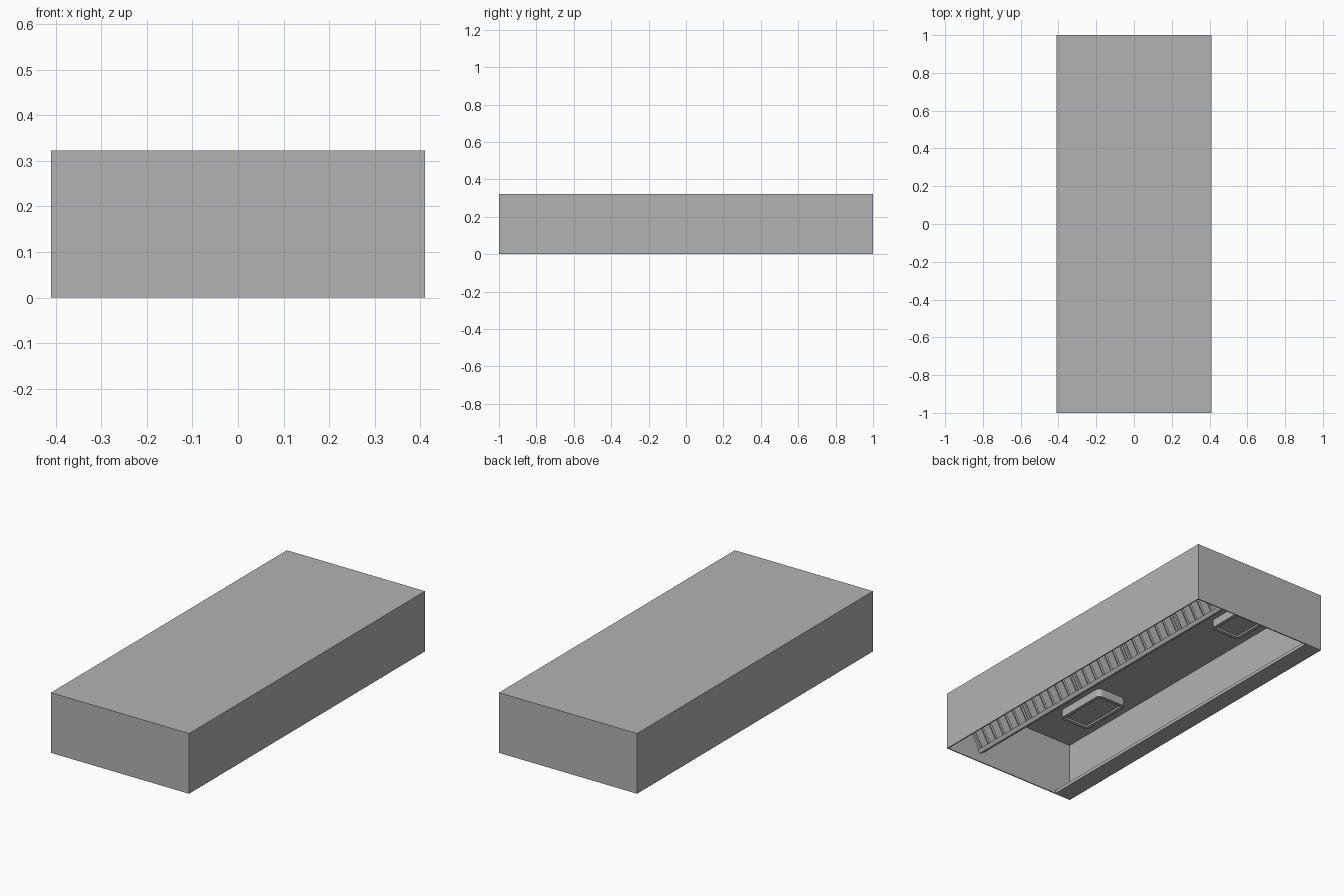
import bpy, bmesh, math
from mathutils import Matrix, Vector

if "Cube" in bpy.data.objects:
    bpy.data.objects.remove(bpy.data.objects["Cube"])

steel = bpy.data.materials.new("brushed_steel")
steel.diffuse_color = (0.45, 0.45, 0.45, 1)
steel.use_nodes = True
steel.node_tree.nodes["Principled BSDF"].inputs["Base Color"].default_value = steel.diffuse_color

W, L, H, T = 0.41, 1.0, 0.323, 0.006


def add_box(bm, lo, hi):
    lo, hi = Vector(lo), Vector(hi)
    m = Matrix.Translation((lo + hi) / 2) @ Matrix.Diagonal((*(hi - lo), 1))
    return bmesh.ops.create_cube(bm, size=1, matrix=m)["verts"]


def finish(bm, name, matrix=None):
    if matrix:
        bm.transform(matrix)
    bmesh.ops.recalc_face_normals(bm, faces=bm.faces)
    me = bpy.data.meshes.new(name)
    bm.to_mesh(me)
    bm.free()
    me.materials.append(steel)
    ob = bpy.data.objects.new(name, me)
    bpy.context.collection.objects.link(ob)
    return ob


# hood shell: box open at the bottom, with sheet thickness inwards
bm = bmesh.new()
add_box(bm, (-W, -L, 0), (W, L, H))
bmesh.ops.delete(bm, geom=[f for f in bm.faces if f.calc_center_median().z < 0.01],
                 context='FACES')
shell = finish(bm, "hood_shell")
sol = shell.modifiers.new("sheet", 'SOLIDIFY')
sol.thickness = T
sol.offset = -1
sol.use_even_offset = True

# grease gutter with upturned lip along one long side
bm = bmesh.new()
add_box(bm, (-W + T, -L + T, 0.0), (-0.31, L - T, 0.004))
add_box(bm, (-0.314, -L + T, 0.004), (-0.31, L - T, 0.018))
finish(bm, "grease_gutter")

# filter bank: five tilted baffle panels
tilt = Matrix.Translation((0.185, 0, 0.06)) @ Matrix.Rotation(math.radians(30), 4, 'Y')
SL, N, BAFFLES = 0.285, 5, 6
pw = 2 * (L - T) / N
for i in range(N):
    y0 = -L + T + i * pw + 0.002
    y1 = y0 + pw - 0.004
    bm = bmesh.new()
    f = 0.014
    add_box(bm, (-0.012, y0, 0), (0.012, y0 + f, SL))
    add_box(bm, (-0.012, y1 - f, 0), (0.012, y1, SL))
    add_box(bm, (-0.012, y0 + f, 0), (0.012, y1 - f, f))
    add_box(bm, (-0.012, y0 + f, SL - f), (0.012, y1 - f, SL))
    step = (y1 - y0 - 2 * f) / BAFFLES
    for k in range(BAFFLES):
        c = y0 + f + (k + 0.5) * step
        # front baffle and the offset one behind it
        add_box(bm, (0.004, c - step * 0.38, f), (0.008, c + step * 0.38, SL - f))
        if k < BAFFLES - 1:
            b = c + step / 2
            add_box(bm, (-0.008, b - step * 0.38, f), (-0.004, b + step * 0.38, SL - f))
    finish(bm, "baffle_filter_%d" % (i + 1), tilt)

# drip channel holding the lower filter edge
bm = bmesh.new()
add_box(bm, (-0.018, -L + T, -0.006), (0.018, L - T, 0))
for x in (-0.018, 0.014):
    add_box(bm, (x, -L + T, 0), (x + 0.004, L - T, 0.016))
finish(bm, "filter_channel", tilt)

# two ceiling lamps with rounded corners and a recessed lens
for name, y in (("lamp_front", -0.6), ("lamp_back", 0.6)):
    bm = bmesh.new()
    add_box(bm, (-0.09, -0.155, -0.045), (0.09, 0.155, 0))
    upright = [e for e in bm.edges
               if abs(e.verts[0].co.z - e.verts[1].co.z) > 0.01]
    bmesh.ops.bevel(bm, geom=upright, offset=0.025, segments=4, profile=0.5,
                    affect='EDGES')
    bm.normal_update()
    low = [g for g in bm.faces if g.normal.z < -0.9]
    bmesh.ops.inset_region(bm, faces=low, thickness=0.018, depth=0)
    bmesh.ops.inset_region(bm, faces=low, thickness=0.004, depth=-0.008)
    finish(bm, name, Matrix.Translation((-0.23, y, H - T)))
